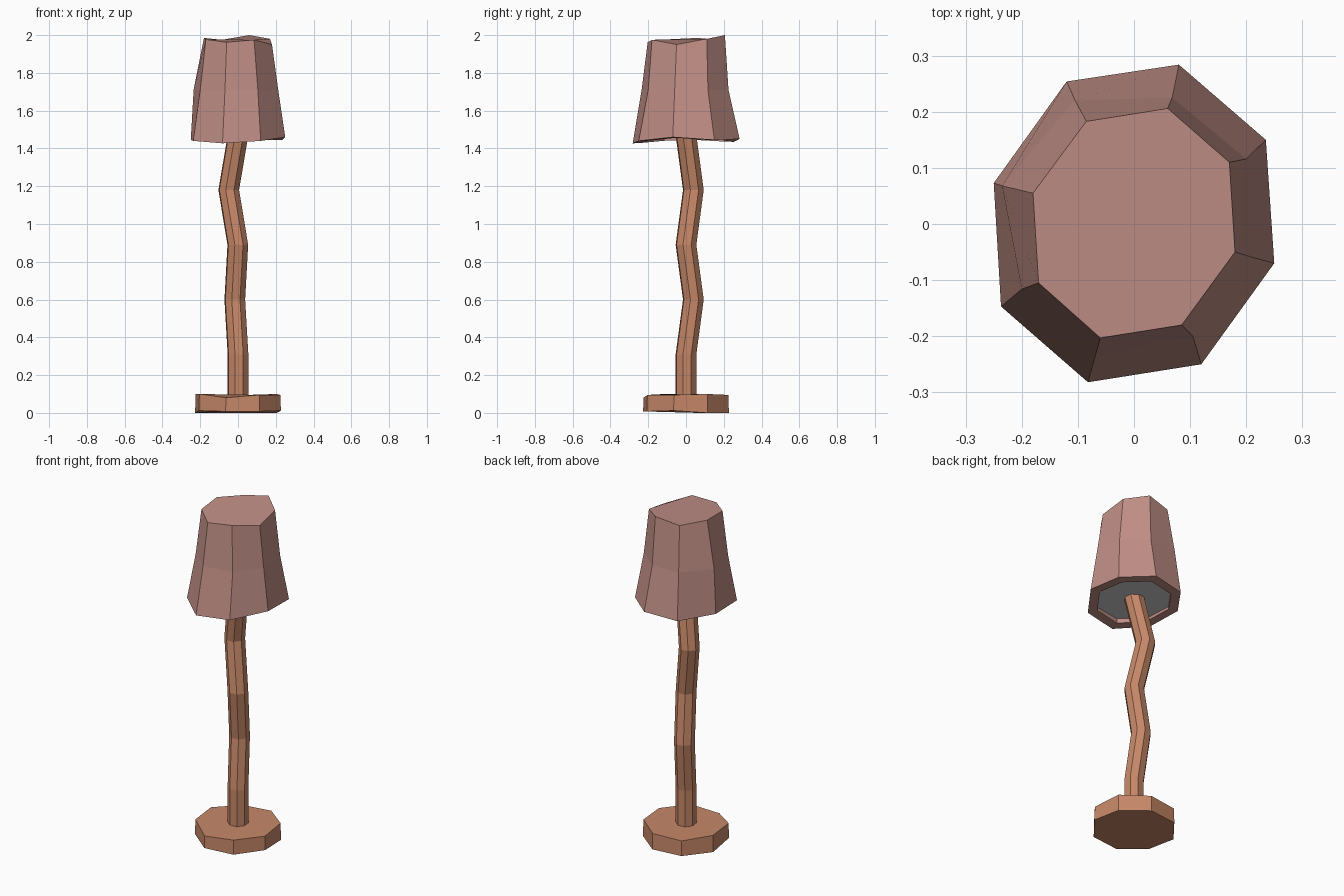
import bpy, bmesh, math

if "Cube" in bpy.data.objects:
    bpy.data.objects.remove(bpy.data.objects["Cube"])

TURN = math.radians(-16)


def material(name, rgb):
    m = bpy.data.materials.new(name)
    m.diffuse_color = (*rgb, 1)
    m.use_nodes = True
    m.node_tree.nodes["Principled BSDF"].inputs["Base Color"].default_value = m.diffuse_color
    return m


def octagon(r, z, cx=0, cy=0):
    """Eight points around a centre; z is one height or a list of eight."""
    zs = z if isinstance(z, list) else [z] * 8
    return [(cx + r * math.cos(TURN + i * math.pi / 4),
             cy + r * math.sin(TURN + i * math.pi / 4), zs[i]) for i in range(8)]


def loft(name, rings, mats, cap_mat=0):
    """Join eight-sided rings from first to last and cap both ends."""
    bm = bmesh.new()
    loops = [[bm.verts.new(p) for p in ring] for ring in rings]
    for a, b in zip(loops, loops[1:]):
        for i in range(8):
            j = (i + 1) % 8
            bm.faces.new((a[i], a[j], b[j], b[i]))
    first = bm.faces.new(loops[0][::-1])
    first.material_index = cap_mat
    bm.faces.new(loops[-1])
    bmesh.ops.recalc_face_normals(bm, faces=bm.faces)
    mesh = bpy.data.meshes.new(name)
    bm.to_mesh(mesh)
    bm.free()
    for m in mats:
        mesh.materials.append(m)
    ob = bpy.data.objects.new(name, mesh)
    bpy.context.collection.objects.link(ob)
    return ob


wood = material("wood", (0.57, 0.247, 0.14))
fabric = material("fabric", (0.53, 0.274, 0.24))

# Foot: slightly uneven octagonal slab
foot_low = octagon(0.236, [0.012, 0, 0, 0, 0, 0.012, 0.008, 0.008])
foot_high = octagon(0.234, [0.095, 0.1, 0.095, 0.09, 0.1, 0.1, 0.08, 0.095])
loft("foot", [foot_low, foot_high], [wood])

# Crooked pole: centre offsets along its height
path = [(0, 0, 0.03), (0, 0, 0.31), (-0.017, 0.039, 0.60),
        (-0.001, 0, 0.89), (-0.049, 0.039, 1.18), (0, 0, 1.47)]
loft("pole", [octagon(0.057, z, x, y) for x, y, z in path], [wood])

# Shade: hand-bent rings, with a rim and a shallow recess underneath
bottom = [(0.25, -0.07, 1.46), (0.235, 0.15, 1.445), (0.08, 0.284, 1.45),
          (-0.12, 0.254, 1.435), (-0.25, 0.073, 1.445), (-0.237, -0.147, 1.44),
          (-0.082, -0.282, 1.427), (0.12, -0.25, 1.44)]
middle = [(0.213, -0.06, 1.71), (0.2, 0.116, 1.71), (0.068, 0.225, 1.71),
          (-0.105, 0.22, 1.71), (-0.235, 0.068, 1.71), (-0.2, -0.116, 1.71),
          (-0.069, -0.235, 1.71), (0.105, -0.2, 1.71)]
top = [(0.18, -0.05, 1.95), (0.17, 0.11, 1.98), (0.06, 0.206, 2.0),
       (-0.085, 0.183, 1.975), (-0.18, 0.055, 1.985), (-0.17, -0.105, 1.977),
       (-0.06, -0.203, 1.962), (0.085, -0.18, 1.975)]
rim = [(x * 0.79, y * 0.79, 1.443 + (z - 1.443) * 0.79) for x, y, z in bottom]
recess = [(x, y, 1.46) for x, y, _ in rim]
shade = loft("shade", [recess, rim, bottom, middle, top], [fabric, None], cap_mat=1)
